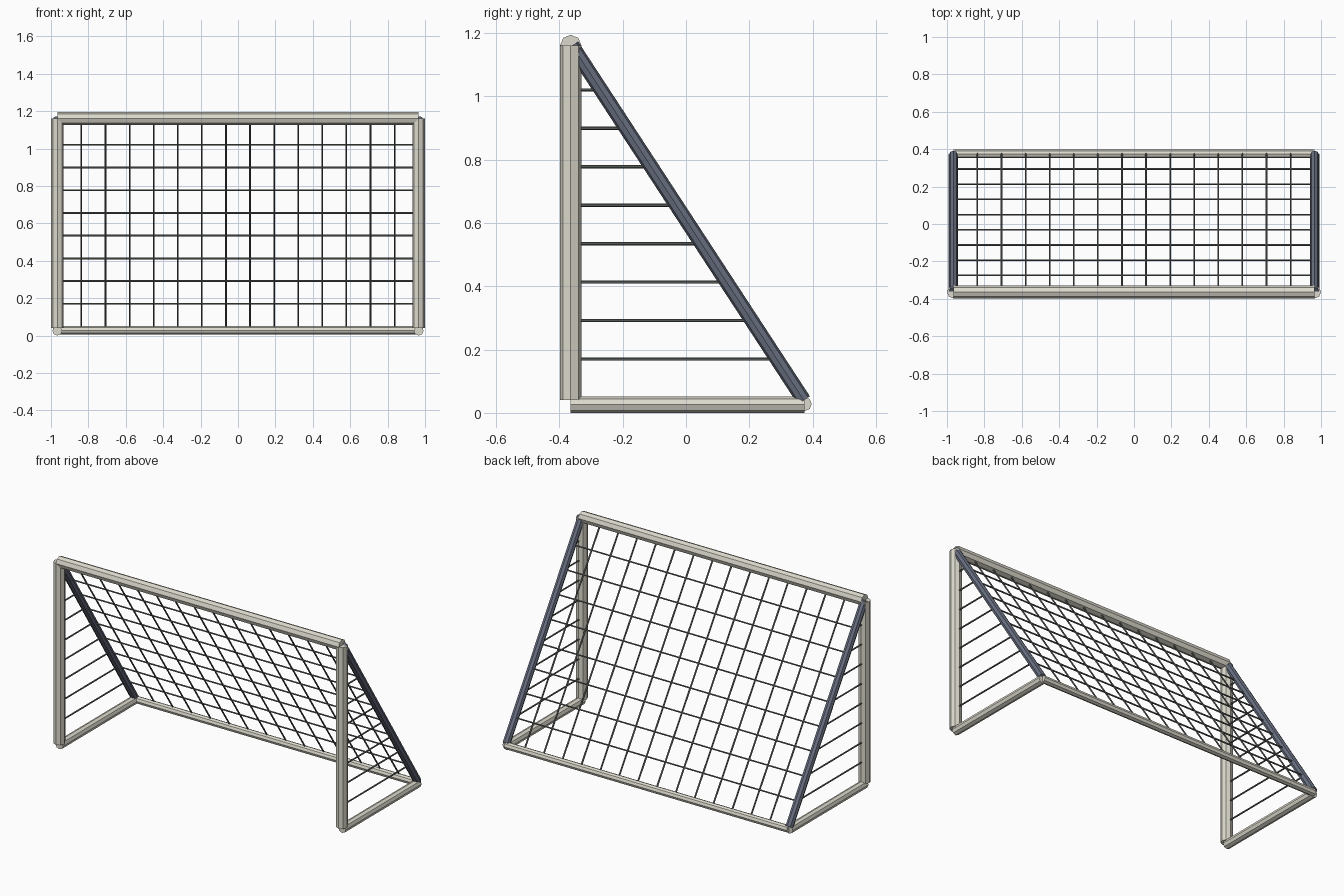
import bpy, bmesh
from mathutils import Vector, Matrix

if "Cube" in bpy.data.objects:
    bpy.data.objects.remove(bpy.data.objects["Cube"])


def material(name, rgb):
    m = bpy.data.materials.new(name)
    m.diffuse_color = (*rgb, 1)
    m.use_nodes = True
    m.node_tree.nodes["Principled BSDF"].inputs["Base Color"].default_value = m.diffuse_color
    return m


CREAM = material("cream_paint", (0.72, 0.70, 0.61))
SLATE = material("slate_paint", (0.14, 0.16, 0.22))
CORD = material("net_cord", (0.15, 0.17, 0.155))


def add_tube(bm, a, b, radius, sides):
    """Capped straight tube between two points."""
    a, b = Vector(a), Vector(b)
    d = b - a
    rot = d.to_track_quat('Z', 'Y').to_matrix().to_4x4()
    bmesh.ops.create_cone(bm, cap_ends=True, segments=sides,
                          radius1=radius, radius2=radius, depth=d.length,
                          matrix=Matrix.Translation((a + b) / 2) @ rot)


def tubes(name, segments, radius, mat, sides=8):
    bm = bmesh.new()
    for a, b in segments:
        add_tube(bm, a, b, radius, sides)
    me = bpy.data.meshes.new(name)
    bm.to_mesh(me)
    bm.free()
    me.materials.append(mat)
    ob = bpy.data.objects.new(name, me)
    bpy.context.collection.objects.link(ob)


X, FRONT, BACK = 0.966, -0.364, 0.375
NET_LOW, NET_HIGH = Vector((0, BACK, 0.0486)), Vector((0, -0.356, 1.1415))
COLS, ROWS = 15, 9

# Posts, ground bars and sloping braces on both sides
for side, s in (("left", -X), ("right", X)):
    tubes(side + "_post", [((s, FRONT, 0.04), (s, FRONT, 1.16))], 0.034, CREAM)
    tubes(side + "_ground_bar", [((s, FRONT, 0.026), (s, BACK, 0.026))], 0.026, CREAM)
    tubes(side + "_brace", [((s, 0.372, 0.04), (s, -0.36, 1.16))], 0.023, SLATE)

# Crossbar and rear ground bar
tubes("crossbar", [((-X, FRONT, 1.16), (X, FRONT, 1.16))], 0.034, CREAM)
tubes("rear_ground_bar", [((-X, BACK, 0.028), (X, BACK, 0.028))], 0.022, CREAM)

# Net: cords up the slope, across it, and along each side
rows = [NET_LOW.lerp(NET_HIGH, i / ROWS) for i in range(1, ROWS)]
cols = [Vector((-X + 2 * X * i / COLS, 0, 0)) for i in range(1, COLS)]
ends = [Vector((-X, 0, 0)), Vector((X, 0, 0))]
tubes("net_upright_cords", [(NET_LOW + c, NET_HIGH + c) for c in cols], 0.005, CORD, 6)
tubes("net_cross_cords", [(r + ends[0], r + ends[1]) for r in rows], 0.005, CORD, 6)
tubes("net_side_cords", [((e.x, FRONT, r.z), r + e) for e in ends for r in rows],
      0.005, CORD, 6)
